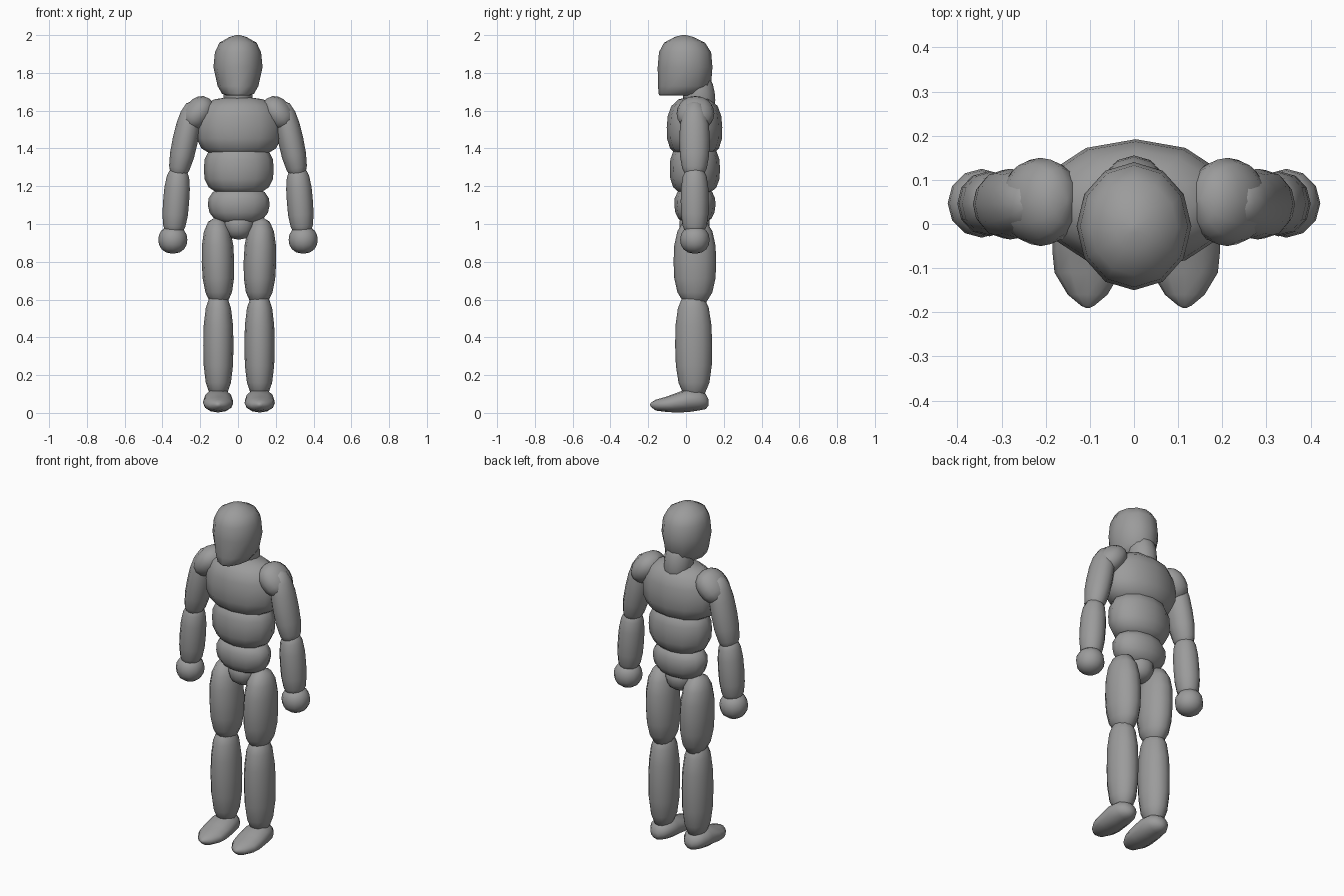
import bpy, bmesh, math
from mathutils import Vector, Matrix

cube = bpy.data.objects.get("Cube")
if cube:
    bpy.data.objects.remove(cube, do_unlink=True)

grey = bpy.data.materials.new("plain grey")
grey.use_nodes = True
colour = (0.33, 0.33, 0.33, 1)
grey.diffuse_color = colour
grey.node_tree.nodes["Principled BSDF"].inputs["Base Color"].default_value = colour


def loft(name, rings, sides=12, matrix=None):
    """Join rings (cx, cy, z, rx, ry) into a closed smooth skin."""
    bm = bmesh.new()
    loops = []
    for cx, cy, z, rx, ry in rings:
        loop = []
        for i in range(sides):
            a = math.tau * i / sides
            loop.append(bm.verts.new((cx + rx * math.sin(a), cy - ry * math.cos(a), z)))
        loops.append(loop)
    for low, high in zip(loops, loops[1:]):
        for i in range(sides):
            j = (i + 1) % sides
            bm.faces.new((low[i], low[j], high[j], high[i]))
    bm.faces.new(loops[0][::-1])
    bm.faces.new(loops[-1])
    if matrix:
        bm.transform(matrix)
    bmesh.ops.recalc_face_normals(bm, faces=bm.faces)
    mesh = bpy.data.meshes.new(name)
    bm.to_mesh(mesh)
    bm.free()
    mesh.materials.append(grey)
    obj = bpy.data.objects.new(name, mesh)
    bpy.context.collection.objects.link(obj)
    for p in mesh.polygons:
        p.use_smooth = True
    return obj


def lump(name, bottom, top, rx, ry, power=2.5, taper=0.0, steps=8, sides=12):
    """Rounded body segment from bottom to top; power squares its profile."""
    bottom, top = Vector(bottom), Vector(top)
    axis = top - bottom
    half = axis.length / 2
    rings = []
    for k in range(steps + 1):
        u = -math.cos(math.pi * (k + 0.15) / (steps + 0.3))
        r = (1 - abs(u) ** power) ** (1 / power) * (1 + taper * u)
        rings.append((0, 0, u * half, rx * r, ry * r))
    # lean only in the x-z plane, then in y-z
    tilt = Vector((0, 0, 1)).rotation_difference(axis).to_matrix().to_4x4()
    return loft(name, rings, sides, Matrix.Translation((bottom + top) / 2) @ tilt)


# head with a flat face and narrow jaw
loft("head", [
    (0, -.045, 1.68, .06, .095), (0, -.03, 1.69, .085, .115),
    (0, -.008, 1.73, .108, .14), (0, -.005, 1.83, .13, .145),
    (0, -.005, 1.91, .122, .138), (0, -.008, 1.96, .098, .108),
    (0, -.01, 1.99, .045, .05), (0, -.01, 2, .01, .01)])

# torso
lump("neck", (0, .085, 1.57), (0, .05, 1.8), .078, .085)
lump("chest", (.004, .045, 1.35), (.004, .045, 1.675), .225, .147, 2.8, -.04)
lump("upper_belly", (.004, .047, 1.15), (.004, .047, 1.43), .185, .133, 2.8)
lump("waist", (.004, .047, .995), (.004, .047, 1.2), .163, .109, 2.5, .05)
lump("pelvis", (.004, .045, .918), (.004, .045, 1.06), .082, .08, 2.4, .1)

# limbs, repeated on both sides
for side, s in (("left", 1), ("right", -1)):
    def at(x, y, z, shift=.005):
        return (s * x + shift, y, z)

    lump(side + "_thigh", at(.105, .047, .565), at(.117, .047, 1.035), .086, .113, 2.5)
    lump(side + "_shin", at(.109, .043, .07), at(.109, .038, .645), .08, .098, 2.6)

    # foot runs from heel to a pointed toe
    profile = [(-.12, .055, .015, .015), (-.105, .06, .045, .04), (-.07, .068, .069, .055),
               (-.01, .066, .078, .062), (.06, .052, .08, .05), (.11, .045, .075, .039),
               (.16, .041, .045, .029), (.185, .043, .015, .012), (.19, .043, .004, .004)]
    rings = [(s * .11 + .005, z, y, w, h) for y, z, w, h in profile]
    to_front = Matrix(((1, 0, 0, 0), (0, 0, -1, 0), (0, 1, 0, 0), (0, 0, 0, 1)))
    loft(side + "_foot", rings, matrix=to_front)

    lump(side + "_shoulder", at(.275, .05, 1.51, 0), at(.148, .05, 1.66, 0), .075, .1, 2.3)
    lump(side + "_upper_arm", at(.325, .045, 1.23, 0), at(.235, .045, 1.65, 0), .067, .08, 2.5)
    lump(side + "_forearm", at(.342, .046, .93, 0), at(.313, .046, 1.31, 0), .069, .074, 2.8)
    lump(side + "_hand", at(.345, .047, .843, 0), at(.345, .047, .99, 0), .077, .078, 2.2)
